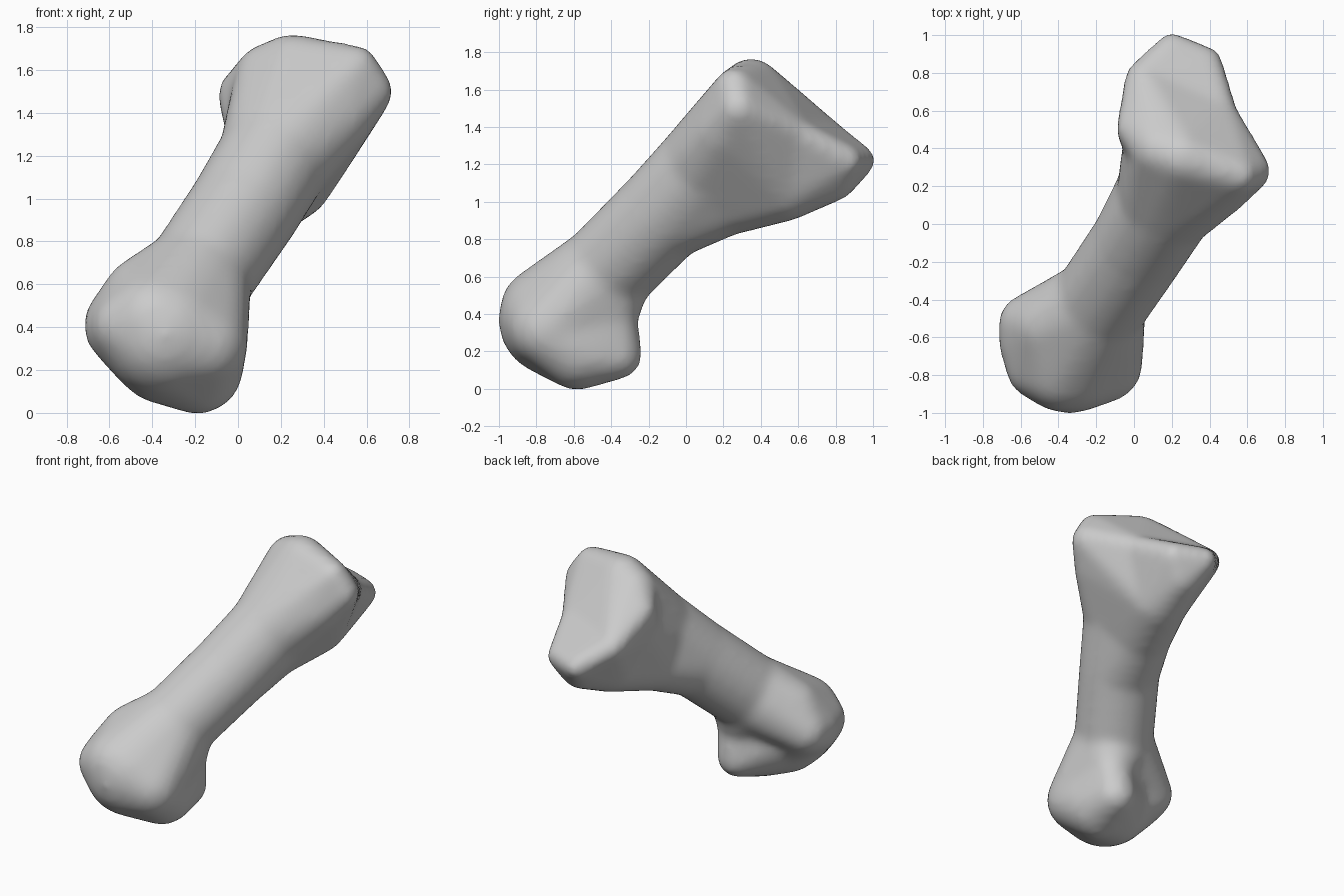
import bpy
import bmesh
from mathutils import Vector

cube = bpy.data.objects.get("Cube")
if cube:
    bpy.data.objects.remove(cube)

# Material
bone_grey = bpy.data.materials.new("bone_grey")
bone_grey.use_nodes = True
colour = (0.6, 0.6, 0.6, 1)
bone_grey.diffuse_color = colour
for node in bone_grey.node_tree.nodes:
    if node.type == "BSDF_PRINCIPLED":
        node.inputs["Base Color"].default_value = colour

# Unit ball used as the rounding shape everywhere
ball = bmesh.new()
bmesh.ops.create_icosphere(ball, subdivisions=3, radius=1)
ball_points = [v.co.copy() for v in ball.verts]
ball.free()


def add_hull(bm, balls):
    """Wrap a tight convex skin around balls given as (x, y, z, radius)."""
    verts = []
    for x, y, z, r in balls:
        swollen = r + 0.0014 / r  # small balls lose more when softened
        verts += [bm.verts.new(Vector((x, y, z)) + p * swollen) for p in ball_points]
    bmesh.ops.convex_hull(bm, input=verts)
    loose = [v for v in bm.verts if not v.link_faces]
    bmesh.ops.delete(bm, geom=loose, context="VERTS")


# Shaft stations
shaft_low = (-0.19, -0.43, 0.63, 0.25)
shaft_mid = (0.02, -0.12, 0.94, 0.255)
shaft_high = (0.17, 0.11, 1.19, 0.26)

# Rounded head
head_ball = (-0.34, -0.70, 0.37, 0.30)
head_crown = (-0.38, -0.76, 0.42, 0.23)
head_bottom = (-0.36, -0.64, 0.25, 0.20)
inner_front = (-0.16, -0.74, 0.32, 0.20)
inner_bottom = (-0.19, -0.58, 0.21, 0.21)
inner_tip = (-0.15, -0.37, 0.185, 0.125)
inner_neck = (-0.14, -0.40, 0.38, 0.13)
outer_front = (-0.51, -0.76, 0.40, 0.16)
outer_side = (-0.54, -0.62, 0.40, 0.17)
outer_back = (-0.56, -0.53, 0.42, 0.15)
outer_top = (-0.45, -0.55, 0.55, 0.17)

# Flared base with its slanted, slightly waisted joint face
crest = [(0.25, 0.35, 1.62, 0.14), (0.14, 0.39, 1.57, 0.145)]
corner = [(0.62, 0.28, 1.50, 0.09), (0.55, 0.26, 1.61, 0.09)]
corner_under = (0.45, 0.22, 1.38, 0.17)
waist = (0.46, 0.58, 1.36, 0.07)
outer_rim = [(0.01, 0.50, 1.49, 0.09), (0.04, 0.77, 1.34, 0.07)]
outer_under = (0.08, 0.42, 1.33, 0.13)
back_rim = [(0.20, 0.93, 1.22, 0.06), (0.38, 0.85, 1.22, 0.07)]
keel_near = (0.12, 0.20, 1.02, 0.20)
keel_front = (0.24, 0.52, 1.10, 0.20)
keel_back = (0.27, 0.78, 1.14, 0.13)

bm = bmesh.new()
for part in (
    [shaft_low, shaft_mid],
    [shaft_mid, shaft_high, keel_near],
    [shaft_low, head_ball, head_crown, inner_front, outer_top],
    [head_ball, head_crown, outer_front, outer_side, outer_back, outer_top],
    [shaft_low, outer_side, outer_back, outer_top],
    [inner_front, inner_bottom, inner_tip, inner_neck, head_ball, head_bottom],
    [shaft_low, inner_neck, inner_front],
    [outer_front, outer_side, head_bottom, head_ball],
    [shaft_high, keel_near, keel_front, corner_under, outer_under] + crest + corner,
    [keel_front, outer_under, waist] + crest + corner + outer_rim,
    [keel_front, keel_back, outer_under, waist] + outer_rim + back_rim,
):
    add_hull(bm, part)
bmesh.ops.recalc_face_normals(bm, faces=bm.faces)
mesh = bpy.data.meshes.new("bone")
bm.to_mesh(mesh)
bm.free()
mesh.materials.append(bone_grey)
bone = bpy.data.objects.new("bone", mesh)
bpy.context.collection.objects.link(bone)

# Fuse the parts and soften the joins
fuse = bone.modifiers.new("fuse", "REMESH")
fuse.mode = "VOXEL"
fuse.voxel_size = 0.025
soften = bone.modifiers.new("soften", "SMOOTH")
soften.factor = 0.5
soften.iterations = 13

# Apply the modifiers and shade
bpy.ops.object.select_all(action="DESELECT")
bone.select_set(True)
bpy.context.view_layer.objects.active = bone
bpy.ops.object.convert(target="MESH")
bpy.ops.object.shade_smooth_by_angle()
